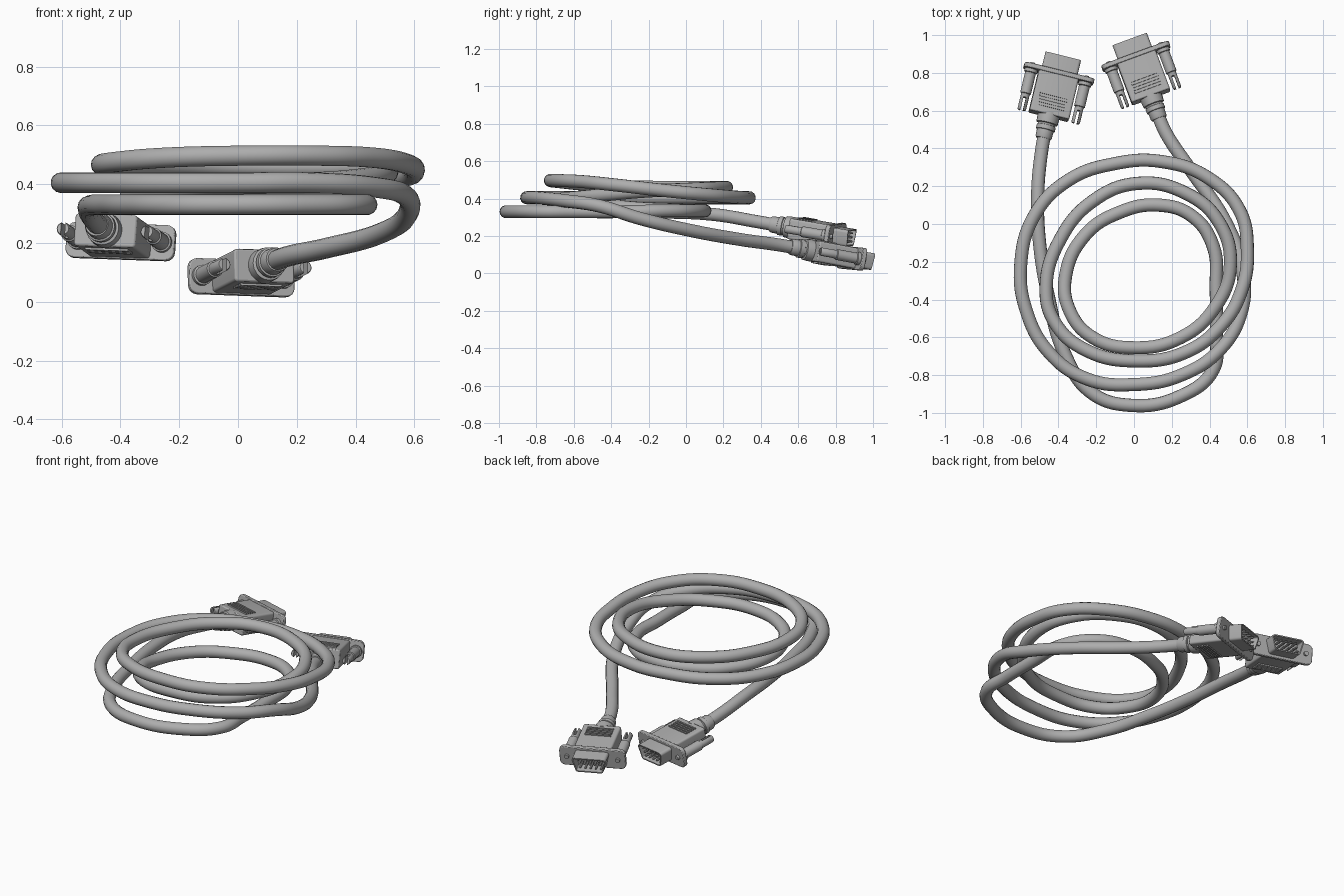
import bpy, bmesh
from math import radians, pi, cos, sin
from mathutils import Matrix, Vector

cube = bpy.data.objects.get("Cube")
if cube:
    bpy.data.objects.remove(cube)

grey = bpy.data.materials.new("light_grey_plastic")
grey.use_nodes = True
COLOUR = (0.42, 0.42, 0.42, 1)
grey.diffuse_color = COLOUR
grey.node_tree.nodes["Principled BSDF"].inputs["Base Color"].default_value = COLOUR


def activate(obj):
    bpy.ops.object.select_all(action='DESELECT')
    obj.select_set(True)
    bpy.context.view_layer.objects.active = obj


def finish(bm, name, matrix, bevel=0):
    """Turn a bmesh into a placed, shaded object."""
    bmesh.ops.recalc_face_normals(bm, faces=bm.faces)
    mesh = bpy.data.meshes.new(name)
    bm.to_mesh(mesh)
    bm.free()
    mesh.materials.append(grey)
    obj = bpy.data.objects.new(name, mesh)
    bpy.context.collection.objects.link(obj)
    obj.matrix_world = matrix
    if bevel:
        mod = obj.modifiers.new("soft_edges", 'BEVEL')
        mod.width, mod.segments, mod.limit_method = bevel, 2, 'ANGLE'
    activate(obj)
    bpy.ops.object.shade_smooth_by_angle(angle=radians(35))
    return obj


def prism(bm, outline, y0, y1):
    """Extrude an XZ outline along Y; returns the face at y1."""
    base = bm.faces.new([bm.verts.new((x, y0, z)) for x, z in outline])
    out = bmesh.ops.extrude_face_region(bm, geom=[base], use_keep_orig=True)["geom"]
    bmesh.ops.translate(bm, vec=(0, y1 - y0, 0),
                        verts=[g for g in out if isinstance(g, bmesh.types.BMVert)])
    return next(g for g in out if isinstance(g, bmesh.types.BMFace))


def lathe(bm, profile, x=0, z=0, steps=20):
    """Spin (radius, y) points around an axis parallel to Y."""
    verts = [bm.verts.new((x + r, y, z)) for r, y in profile]
    edges = [bm.edges.new(pair) for pair in zip(verts, verts[1:])]
    bmesh.ops.spin(bm, geom=verts + edges, cent=(x, 0, z), axis=(0, 1, 0),
                   angle=2 * pi, steps=steps)
    bmesh.ops.remove_doubles(bm, verts=bm.verts, dist=0.0002)


def rounded(w, h, r, taper=0):
    """Rounded rectangle of half sizes w, h; taper narrows the lower side."""
    pts = []
    for i, (sx, sz) in enumerate([(1, 1), (-1, 1), (-1, -1), (1, -1)]):
        cx = sx * (w - r - (taper if sz < 0 else 0))
        for k in range(5):
            a = (i + k / 4) * pi / 2
            pts.append((cx + r * cos(a), sz * (h - r) + r * sin(a)))
    return pts


def connector(side, start, yaw, pitch, roll):
    place = (Matrix.Translation(start) @ Matrix.Rotation(radians(yaw), 4, 'Z')
             @ Matrix.Rotation(radians(-pitch), 4, 'X')
             @ Matrix.Rotation(radians(roll), 4, 'Y'))

    # Stepped strain relief
    bm = bmesh.new()
    lathe(bm, [(0, -.01), (.04, -.01), (.044, 0), (.045, .035), (.051, .037), (.051, .06),
               (.047, .062), (.047, .07), (.057, .073), (.059, .1), (.059, .13), (0, .13)])
    finish(bm, side + "_strain_relief", place)

    # Grip body
    bm = bmesh.new()
    prism(bm, rounded(.108, .056, .012), .115, .345)
    finish(bm, side + "_grip_body", place, .006)

    # Grip ribs above and below
    bm = bmesh.new()
    for face in (-1, 1):
        for i in range(5):
            bmesh.ops.create_cube(bm, size=1, matrix=Matrix.Translation(
                (0, .155 + i * .016, face * .057)) @ Matrix.Diagonal((.15, .008, .012, 1)))
    finish(bm, side + "_grip_ribs", place)

    # Mounting flange
    bm = bmesh.new()
    prism(bm, rounded(.19, .061, .03), .335, .36)
    finish(bm, side + "_flange", place, .004)

    # Hollow D-shaped plug shell
    bm = bmesh.new()
    tip = prism(bm, rounded(.097, .045, .016, .016), .35, .44)
    bmesh.ops.inset_region(bm, faces=[tip], thickness=.007)
    hole = bmesh.ops.extrude_face_region(bm, geom=[tip])["geom"]
    bmesh.ops.translate(bm, vec=(0, -.07, 0),
                        verts=[g for g in hole if isinstance(g, bmesh.types.BMVert)])
    if tip.is_valid:
        bm.faces.remove(tip)
    finish(bm, side + "_plug_shell", place)

    # Three rows of contact pins
    bm = bmesh.new()
    for row in range(3):
        for col in range(5):
            lathe(bm, [(.0065, .365), (.0065, .425), (.003, .432), (0, .432)],
                  (col - 2) * .03 + (row - 1) * .005, (row - 1) * .023, 8)
    finish(bm, side + "_pins", place)

    # Thumb screws with a slotted end
    for label, sx in (("left", 1), ("right", -1)):
        bm = bmesh.new()
        x = sx * .147
        lathe(bm, [(0, .18), (.022, .18), (.024, .2), (.029, .203), (.029, .315),
                   (.035, .318), (.035, .34), (.013, .34), (.013, .372), (0, .372)], x)
        finish(bm, f"{side}_{label}_thumb_screw", place)
        bm = bmesh.new()
        for half in (-1, 1):
            part = bmesh.new()
            lathe(part, [(0, .11), (.02, .11), (.023, .115), (.023, .19), (0, .19)], x)
            cut = bmesh.ops.bisect_plane(
                part, geom=part.verts[:] + part.edges[:] + part.faces[:],
                plane_co=(x + half * .007, 0, 0), plane_no=(-half, 0, 0), clear_outer=True)
            rim = [g for g in cut["geom_cut"] if isinstance(g, bmesh.types.BMEdge)]
            bmesh.ops.holes_fill(part, edges=rim)
            temp = bpy.data.meshes.new("prong")
            part.to_mesh(temp)
            part.free()
            bm.from_mesh(temp)
            bpy.data.meshes.remove(temp)
        finish(bm, f"{side}_{label}_screw_prongs", place)
    return place


left = connector("left_end", (-.478, .462, .262), -13.5, 9.5, 2)
right = connector("right_end", (.13, .566, .142), 20.5, 10, 2)

# Cable path, one turn of the coil at a time
lead = [(.17, .48, .155), (.29, .3, .18), (.49, .0, .235), (.575, -.25, .295),
        (.57, -.46, .36), (.46, -.66, .39), (.25, -.8, .405)]
outer_turn = [(0, -.85, .405), (-.25, -.82, .405), (-.45, -.68, .405), (-.57, -.46, .405),
              (-.6, -.22, .405), (-.53, .04, .405), (-.35, .23, .405), (-.1, .32, .405),
              (.15, .33, .405), (.4, .24, .41), (.56, .07, .425), (.6, -.13, .445),
              (.57, -.35, .47), (.46, -.54, .49), (.27, -.68, .497)]
middle_turn = [(.02, -.725, .497), (-.25, -.67, .49), (-.42, -.52, .475), (-.465, -.33, .465),
               (-.39, -.08, .46), (-.22, .12, .46), (.02, .215, .46), (.28, .16, .457),
               (.45, .01, .45), (.51, -.22, .44), (.43, -.44, .42), (.25, -.6, .405)]
inner_turn = [(0, -.655, .4), (-.22, -.6, .385), (-.34, -.46, .37), (-.363, -.28, .35),
              (-.26, -.06, .34), (-.08, .06, .335), (.13, .1, .335), (.31, .04, .335),
              (.42, -.12, .335), (.435, -.35, .33), (.435, -.58, .33)]
lower_turn = [(.42, -.77, .33), (.25, -.91, .33), (-.02, -.96, .33), (-.23, -.89, .33),
              (-.37, -.68, .33), (-.45, -.4, .33), (-.5, -.1, .328), (-.51, .15, .315),
              (-.49, .38, .277)]
path = ([right @ Vector((0, .05, 0))] + lead + outer_turn + middle_turn + inner_turn
        + lower_turn + [left @ Vector((0, .05, 0))])

curve = bpy.data.curves.new("cable", 'CURVE')
curve.dimensions = '3D'
curve.bevel_depth = .035
curve.bevel_resolution = 5
curve.resolution_u = 8
spline = curve.splines.new('BEZIER')
spline.bezier_points.add(len(path) - 1)
for point, co in zip(spline.bezier_points, path):
    point.co = co
    point.handle_left_type = point.handle_right_type = 'AUTO'
curve.materials.append(grey)
cable = bpy.data.objects.new("cable", curve)
bpy.context.collection.objects.link(cable)
activate(cable)
bpy.ops.object.convert(target='MESH')
bpy.ops.object.shade_smooth_by_angle(angle=radians(60))
